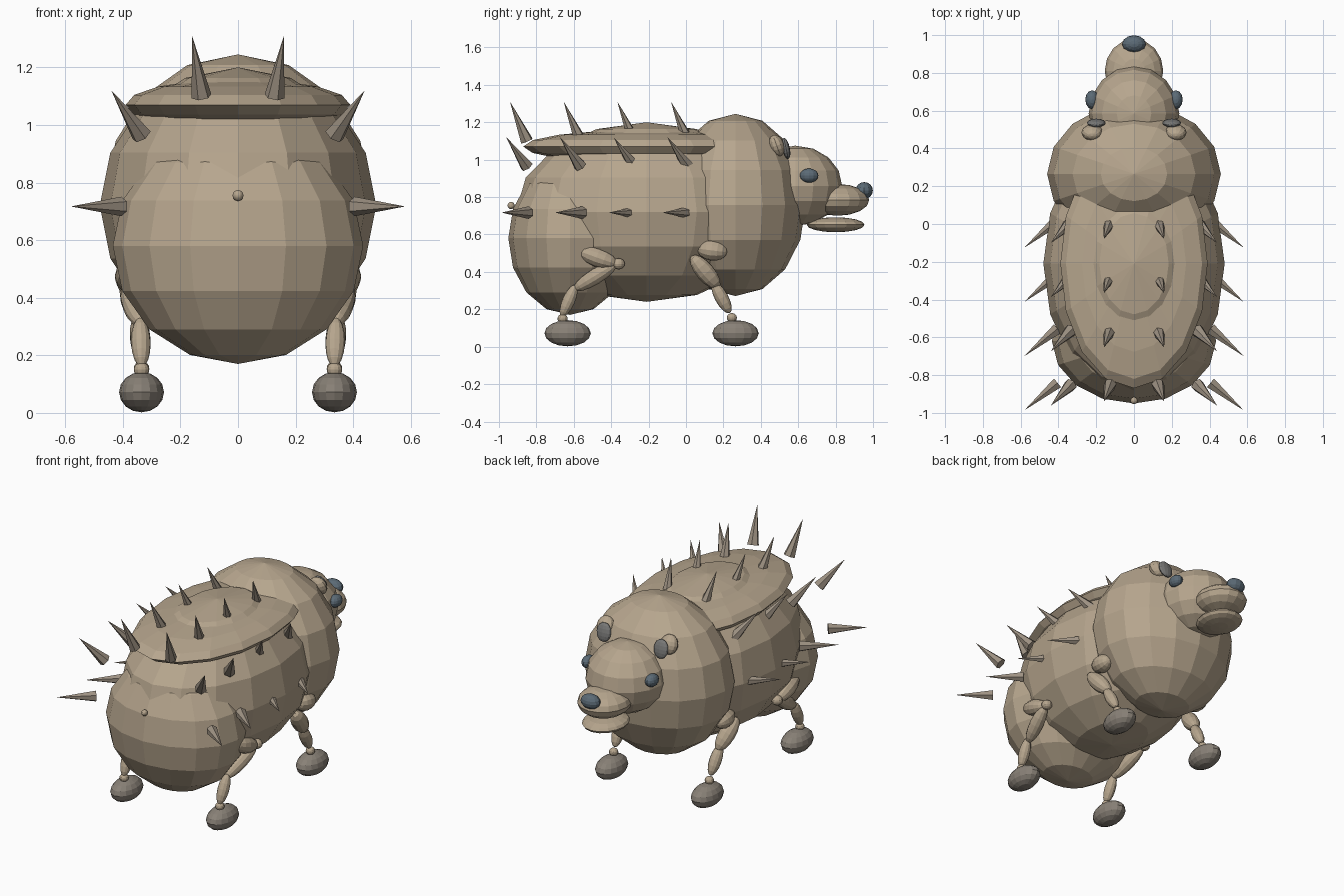
import bpy
import math
from mathutils import Vector, Matrix

if "Cube" in bpy.data.objects:
    bpy.data.objects.remove(bpy.data.objects["Cube"])


def material(name, rgb):
    m = bpy.data.materials.new(name)
    m.diffuse_color = (*rgb, 1)
    m.use_nodes = True
    m.node_tree.nodes["Principled BSDF"].inputs["Base Color"].default_value = m.diffuse_color
    return m


TAN = material("warm_tan", (0.47, 0.38, 0.27))
SPIKE = material("spike_taupe", (0.34, 0.285, 0.225))
FOOT = material("foot_grey", (0.25, 0.22, 0.185))
SLATE = material("dark_slate", (0.105, 0.145, 0.18))
EAR = material("ear_grey", (0.19, 0.19, 0.185))


def finish(name, mat, matrix):
    ob = bpy.context.object
    ob.name = name
    ob.data.transform(matrix)
    ob.data.materials.append(mat)
    return ob


def ball(name, center, radii, mat=TAN, tilt=0, seg=16, rings=8):
    """Flat-faced ellipsoid, optionally pitched about x."""
    bpy.ops.mesh.primitive_uv_sphere_add(segments=seg, ring_count=rings, radius=1)
    m = (Matrix.Translation(center) @ Matrix.Rotation(math.radians(tilt), 4, 'X')
         @ Matrix.Diagonal((*radii, 1)))
    return finish(name, mat, m)


def limb(name, a, b, r):
    """Ellipsoid whose long axis runs from a to b."""
    a, b = Vector(a), Vector(b)
    d = b - a
    bpy.ops.mesh.primitive_uv_sphere_add(segments=12, ring_count=8, radius=1)
    m = (Matrix.Translation((a + b) / 2) @ d.to_track_quat('Z', 'Y').to_matrix().to_4x4()
         @ Matrix.Diagonal((r, r, d.length / 2, 1)))
    return finish(name, TAN, m)


def spike(name, base, tip, r):
    a, b = Vector(base), Vector(tip)
    d = b - a
    bpy.ops.mesh.primitive_cone_add(vertices=6, radius1=r, radius2=0, depth=d.length)
    m = Matrix.Translation((a + b) / 2) @ d.to_track_quat('Z', 'Y').to_matrix().to_4x4()
    return finish(name, SPIKE, m)


# Trunk
ball("body", (0, -0.21, 0.72), (0.48, 0.70, 0.48))
ball("chest", (0, 0.265, 0.758), (0.46, 0.375, 0.487))
ball("rump", (0, -0.62, 0.58), (0.435, 0.33, 0.41))
ball("back_plate", (0, -0.21, 1.07), (0.39, 0.66, 0.09))
ball("tail", (0, -0.935, 0.755), (0.019, 0.019, 0.019), seg=12)

# Head
ball("head", (0, 0.585, 0.86), (0.24, 0.25, 0.215))
ball("muzzle", (0, 0.81, 0.785), (0.155, 0.17, 0.085))
ball("lower_jaw", (0, 0.80, 0.652), (0.13, 0.155, 0.04))
ball("nose", (0, 0.953, 0.835), (0.063, 0.046, 0.045), SLATE, seg=12)

for s, side in ((-1, "left"), (1, "right")):
    # Eyes and ears
    ball(f"eye_{side}", (s * 0.222, 0.658, 0.915), (0.036, 0.05, 0.038), SLATE, seg=12)
    ball(f"ear_{side}", (s * 0.222, 0.485, 1.075), (0.057, 0.04, 0.06), tilt=20, seg=12)
    ball(f"inner_ear_{side}", (s * 0.2, 0.535, 1.06), (0.05, 0.02, 0.058), EAR,
         tilt=12, seg=12)

    # Hind leg
    limb(f"hind_thigh_{side}", (s * 0.37, -0.58, 0.515), (s * 0.385, -0.37, 0.44), 0.05)
    ball(f"hind_knee_{side}", (s * 0.385, -0.36, 0.443), (0.033, 0.033, 0.03), seg=12)
    limb(f"hind_shin_{side}", (s * 0.385, -0.37, 0.445), (s * 0.335, -0.60, 0.305), 0.042)
    limb(f"hind_lower_{side}", (s * 0.34, -0.59, 0.33), (s * 0.335, -0.665, 0.16), 0.034)
    ball(f"hind_ankle_{side}", (s * 0.335, -0.66, 0.15), (0.027, 0.027, 0.025), seg=12)
    ball(f"hind_foot_{side}", (s * 0.335, -0.633, 0.072), (0.078, 0.124, 0.07), FOOT)

    # Front leg
    limb(f"front_shoulder_{side}", (s * 0.36, 0.06, 0.525), (s * 0.375, 0.22, 0.505), 0.055)
    limb(f"front_upper_{side}", (s * 0.38, 0.03, 0.485), (s * 0.34, 0.175, 0.315), 0.05)
    limb(f"front_lower_{side}", (s * 0.345, 0.145, 0.345), (s * 0.335, 0.235, 0.18), 0.036)
    ball(f"front_ankle_{side}", (s * 0.335, 0.245, 0.155), (0.027, 0.027, 0.025), seg=12)
    ball(f"front_foot_{side}", (s * 0.335, 0.265, 0.072), (0.078, 0.124, 0.07), FOOT)

    # Four rows of spikes: upper, middle and side
    for i in range(4):
        y = 0.01 - 0.287 * i
        spike(f"top_spike_{side}_{i}", (s * 0.127, y, 1.1), (s * 0.16, y - 0.09, 1.31), 0.035)
        spike(f"mid_spike_{side}_{i}", (s * 0.335, y, 0.965), (s * 0.44, y - 0.11, 1.12), 0.036)
        spike(f"side_spike_{side}_{i}", (s * 0.405, y + 0.01, 0.717),
              (s * 0.58, y - 0.135, 0.717), 0.034)
